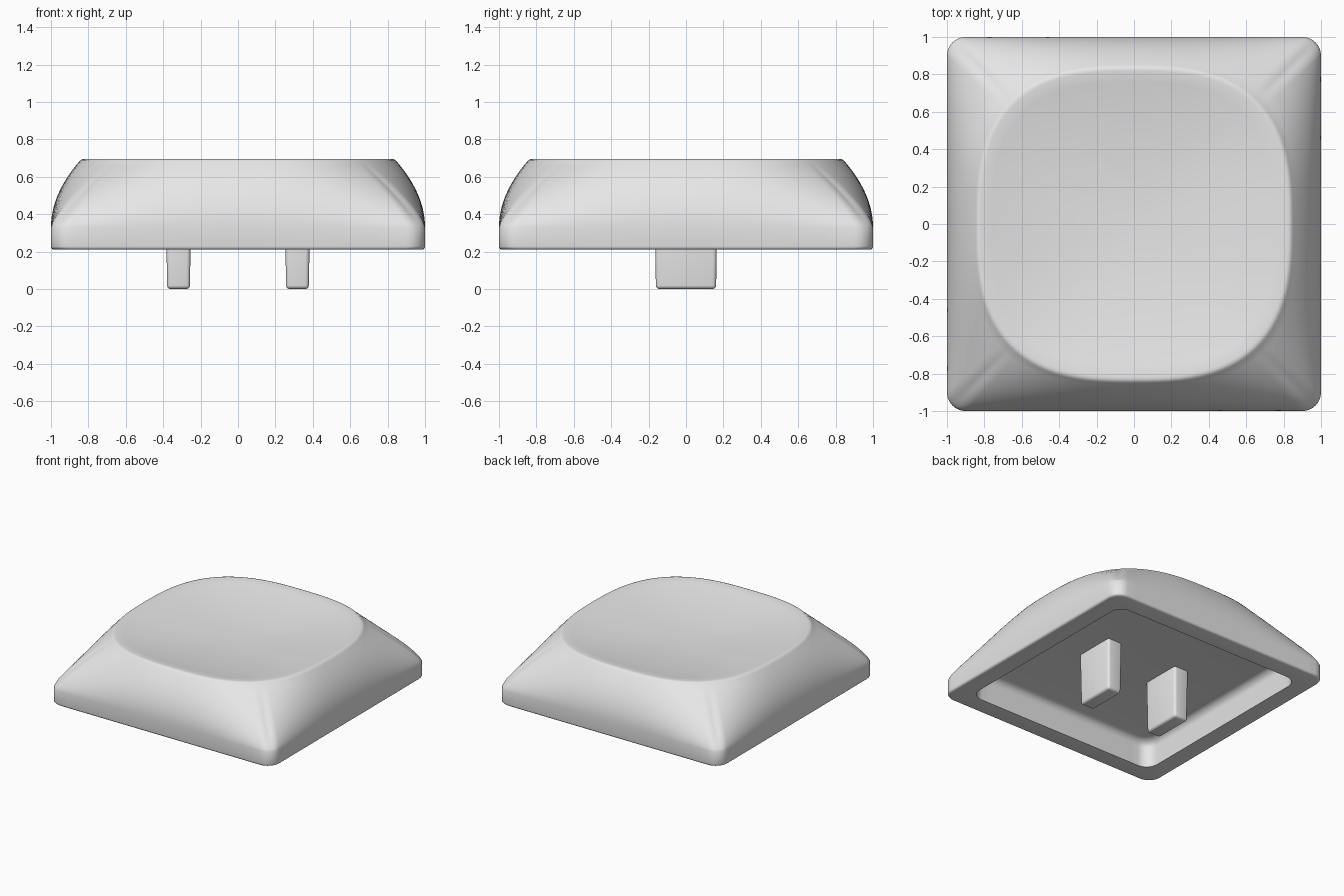
import bpy, bmesh, math

old = bpy.data.objects.get("Cube")
if old:
    bpy.data.objects.remove(old)

grey = bpy.data.materials.new("light grey plastic")
grey.use_nodes = True
grey.diffuse_color = (0.8, 0.8, 0.8, 1)
grey.node_tree.nodes["Principled BSDF"].inputs["Base Color"].default_value = (0.8, 0.8, 0.8, 1)

BASE, SHOULDER, TOP = 0.21, 0.33, 0.695
RIM, DISH = 0.85, 0.08
ARC, EDGE = 8, 24


def rounded_square(half, radius):
    """Outline points, starting from the corner at +x +y and going round."""
    points = []
    flat = half - radius
    for q in range(4):
        turn = q * math.pi / 2
        c, s = round(math.cos(turn)), round(math.sin(turn))
        side = []
        for i in range(ARC + 1):
            a = i / ARC * math.pi / 2
            side.append((flat + radius * math.cos(a), flat + radius * math.sin(a)))
        side += [(flat - 2 * flat * i / EDGE, half) for i in range(1, EDGE)]
        points += [(x * c - y * s, x * s + y * c) for x, y in side]
    return points


def squircle(outline, half, power=2.8):
    """Soft square whose points lie in the same directions as the outline."""
    points = []
    for x, y in outline:
        k = half / (abs(x) ** power + abs(y) ** power) ** (1 / power)
        points.append((x * k, y * k))
    return points


def finish(name, bm):
    bmesh.ops.recalc_face_normals(bm, faces=bm.faces)
    mesh = bpy.data.meshes.new(name)
    bm.to_mesh(mesh)
    bm.free()
    mesh.materials.append(grey)
    obj = bpy.data.objects.new(name, mesh)
    bpy.context.collection.objects.link(obj)
    return obj


def smooth(obj, angle=40):
    bpy.ops.object.select_all(action='DESELECT')
    obj.select_set(True)
    bpy.context.view_layer.objects.active = obj
    bpy.ops.object.shade_smooth_by_angle(angle=math.radians(angle))


outer = rounded_square(1, 0.1)
rim = squircle(outer, RIM)
rings = []

# Cavity below: ceiling, fillet, wall
for i in range(7):
    a = i / 6 * math.pi / 2
    rings.append([(x, y, 0.36 + 0.06 * math.cos(a))
                  for x, y in rounded_square(0.78 + 0.06 * math.sin(a), 0.1)])
rings.append([(x, y, BASE) for x, y in rounded_square(0.85, 0.1)])

# Bottom lip with a softened outer edge
for i in range(5):
    a = i / 4 * math.pi / 2
    rings.append([(x, y, BASE + 0.018 * (1 - math.cos(a)))
                  for x, y in rounded_square(0.982 + 0.018 * math.sin(a), 0.1)])

# Sides: bulging in the middle, straight along the corners
STEPS = 16
for i in range(STEPS + 1):
    t = i / STEPS
    ring = []
    for (x, y), (u, v) in zip(outer, rim):
        corner = (min(abs(x), abs(y)) / max(abs(x), abs(y))) ** 2
        w = t ** (2 - 0.8 * corner)
        ring.append((x + (u - x) * w, y + (v - y) * w,
                     SHOULDER + (TOP - 0.015 - SHOULDER) * t))
    rings.append(ring)

# Rounded rim and concave dish
for scale, drop in ((0.99, 0.005), (0.978, 0.001)):
    rings.append([(x * scale, y * scale, TOP - drop) for x, y in rim])
for i in range(14):
    f = 1 - i / 14
    rings.append([(x * f * 0.962, y * f * 0.962, TOP - DISH * (1 - f * f)) for x, y in rim])

bm = bmesh.new()
loops = [[bm.verts.new(p) for p in ring] for ring in rings]
for low, high in zip(loops, loops[1:]):
    for i in range(len(low)):
        j = (i + 1) % len(low)
        bm.faces.new((low[i], low[j], high[j], high[i]))
bm.faces.new(loops[0])
centre = bm.verts.new((0, 0, TOP - DISH))
for i, v in enumerate(loops[-1]):
    bm.faces.new((v, loops[-1][(i + 1) % len(loops[-1])], centre))
smooth(finish("cap_shell", bm))

# Two mounting prongs
for name, side in (("left_prong", 1), ("right_prong", -1)):
    bm = bmesh.new()
    bmesh.ops.create_cube(bm, size=1)
    for v in bm.verts:
        grow = 0.006 if v.co.z > 0 else 0
        v.co.x = side * 0.318 + math.copysign(0.061 + grow, v.co.x)
        v.co.y = math.copysign(0.161 + grow, v.co.y)
        v.co.z = 0.43 if v.co.z > 0 else 0
    bmesh.ops.bevel(bm, geom=bm.edges[:], offset=0.02, segments=4,
                    profile=0.5, affect='EDGES')
    smooth(finish(name, bm))
